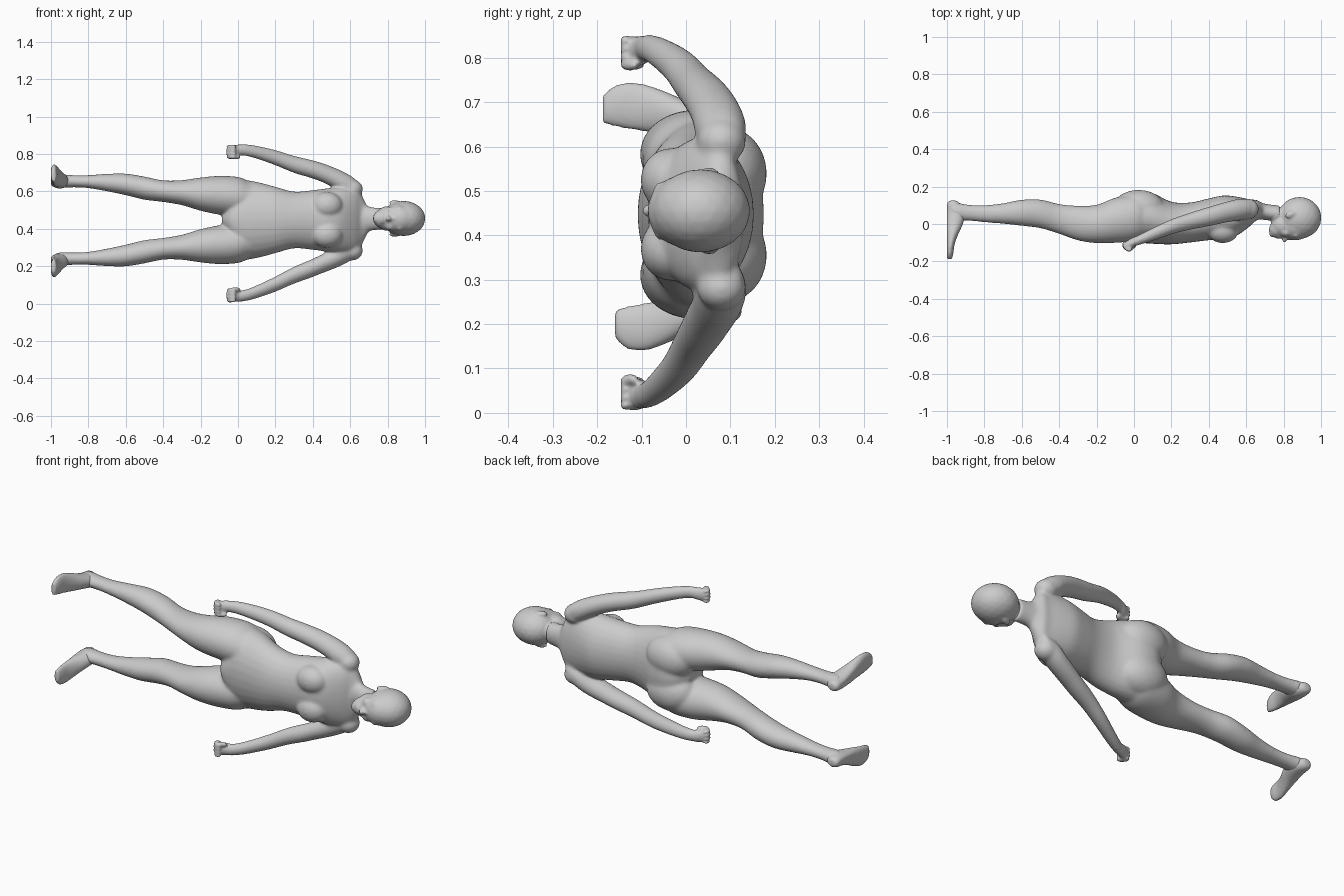
import bpy, bmesh, math
from mathutils import Matrix, Vector

MID = 0.447  # height of the body's plane of symmetry
HZ = .455    # height of the head's axis
bm = bmesh.new()


def smooth_path(rows, steps=4):
    """Catmull-Rom interpolation of section rows."""
    out = []
    for i in range(len(rows) - 1):
        p = [Vector(rows[max(0, min(len(rows) - 1, i + k))]) for k in (-1, 0, 1, 2)]
        for s in range(steps):
            t = s / steps
            out.append(0.5 * (2 * p[1] + (p[2] - p[0]) * t
                              + (2 * p[0] - 5 * p[1] + 4 * p[2] - p[3]) * t * t
                              + (3 * p[1] - p[0] - 3 * p[2] + p[3]) * t ** 3))
    return out + [Vector(rows[-1])]


def loft(rows, place, n=28):
    """Rows: (station, centre a, centre z, radius a, radius z)."""
    rings = []
    for st, a, z, ra, rz in smooth_path(rows):
        ring = []
        for k in range(n):
            ang = 2 * math.pi * k / n
            ring.append(bm.verts.new(place(st, a + ra * math.cos(ang), z + rz * math.sin(ang))))
        rings.append(ring)
    for r0, r1 in zip(rings, rings[1:]):
        for k in range(n):
            bm.faces.new((r0[k], r0[(k + 1) % n], r1[(k + 1) % n], r1[k]))
    bm.faces.new(rings[0])
    bm.faces.new(rings[-1])


def blob(c, r, tilt=0.0):
    """Ellipsoid, optionally tilted about z."""
    m = Matrix.Translation(c) @ Matrix.Rotation(tilt, 4, 'Z') @ Matrix.Diagonal((*r, 1))
    bmesh.ops.create_icosphere(bm, subdivisions=3, radius=1, matrix=m)


def finish(name, iterations):
    """Fuse everything built so far into one smooth skin."""
    global bm
    bmesh.ops.recalc_face_normals(bm, faces=bm.faces)
    mesh = bpy.data.meshes.new(name)
    bm.to_mesh(mesh)
    bm.free()
    bm = bmesh.new()
    ob = bpy.data.objects.new(name, mesh)
    bpy.context.collection.objects.link(ob)
    skin = ob.modifiers.new("skin", 'REMESH')
    skin.mode = 'VOXEL'
    skin.voxel_size = .006
    skin.use_smooth_shade = True
    soft = ob.modifiers.new("soften", 'SMOOTH')
    soft.factor = .5
    soft.iterations = iterations


# Torso, lying along x
loft([(-.085, .03, 0, .06, .03), (-.055, .032, 0, .105, .085), (-.02, .036, 0, .128, .15),
      (.03, .038, 0, .138, .208), (.1, .03, 0, .136, .204), (.2, .005, 0, .114, .178),
      (.3, .008, 0, .107, .152), (.4, .025, 0, .112, .16), (.48, .035, 0, .118, .17),
      (.55, .042, 0, .104, .176), (.62, .06, 0, .072, .17), (.655, .075, 0, .054, .145),
      (.678, .075, 0, .042, .10), (.7, .07, 0, .036, .06)],
     lambda s, a, z: (s, a, MID + z))
loft([(.6, .07, 0, .05, .09), (.66, .07, 0, .046, .078), (.72, .062, 0, .043, .062),
      (.78, .055, 0, .045, .058)], lambda s, a, z: (s, a, MID + .006 + z))


def arm_point(s):
    return lambda t, a, z: (t, a, .43 + .06 * min(t, .45) + s * z)


for s in (-1, 1):
    # Chest, shoulders and buttocks
    blob((.475, -.035, MID + s * .078), (.085, .068, .072))
    blob((.61, .08, MID + s * .165), (.058, .056, .052))
    blob((.025, .085, MID + s * .092), (.14, .098, .108))

    # Leg
    loft([(.14, .02, .10, .08, .07), (.06, .035, .112, .11, .095), (0, .032, .124, .124, .106),
          (-.1, .02, .132, .121, .104), (-.2, 0, .138, .103, .089), (-.3, .005, .146, .093, .067),
          (-.4, .027, .154, .08, .058), (-.5, .054, .17, .077, .062), (-.6, .06, .19, .07, .058),
          (-.7, .056, .2, .055, .047), (-.8, .055, .205, .046, .035), (-.88, .06, .207, .043, .033),
          (-.94, .065, .208, .048, .036), (-.98, .07, .21, .045, .03)],
         lambda t, a, z: (t, a, MID + s * z))

    # Arm
    loft([(.648, .085, .14, .035, .03), (.625, .083, .16, .048, .05), (.57, .078, .185, .058, .06),
          (.5, .065, .222, .056, .054), (.4, .04, .263, .052, .049), (.3, .015, .296, .046, .046),
          (.2, -.015, .338, .041, .041), (.1, -.055, .373, .035, .035), (.03, -.084, .39, .028, .031),
          (-.02, -.104, .388, .022, .028)], arm_point(s))
finish("body", 24)

# Head: skull, jaw, chin and face details
blob((.885, .033, HZ), (.117, .112, .094))
blob((.865, -.005, HZ), (.095, .082, .081))
blob((.80, -.008, HZ), (.07, .066, .066))
blob((.765, -.03, HZ), (.044, .044, .047))
blob((.742, -.05, HZ), (.02, .022, .026))
blob((.772, -.066, HZ), (.016, .014, .028))
blob((.805, -.08, HZ), (.014, .02, .016))
blob((.83, -.068, HZ), (.032, .018, .012), -.2)
blob((.76, .05, HZ), (.05, .042, .056))
for s in (-1, 1):
    blob((.865, -.06, HZ + s * .03), (.018, .016, .036))
    blob((.812, -.046, HZ + s * .036), (.026, .022, .028))
    blob((.838, .052, HZ + s * .086), (.032, .019, .012), .4)
finish("head", 9)

for s in (-1, 1):
    # Foot, pointing forward with its sole at x = -1
    def foot(y, x, z):
        turn = max(0, .05 - y) * .06
        return (max(x, -1.0), y - s * turn, MID - .005 + s * z)
    loft([(.125, -.968, .207, .02, .018), (.105, -.963, .208, .038, .03),
          (.06, -.953, .21, .052, .037), (0, -.962, .222, .046, .042),
          (-.05, -.972, .236, .032, .05), (-.1, -.981, .248, .022, .054),
          (-.145, -.984, .25, .018, .048), (-.174, -.986, .242, .013, .032)], foot)
finish("feet", 7)

for s in (-1, 1):
    # Fist with curled fingers and thumb
    arm = arm_point(s)
    loft([(.06, -.072, .383, .027, .03), (.02, -.087, .39, .025, .029),
          (-.015, -.102, .387, .026, .033), (-.045, -.115, .383, .02, .032)], arm)
    for k in range(4):
        z = .356 + k * .0185
        blob(arm(-.046 + .003 * abs(k - 1.5), -.116, z), (.019, .024, .0105), .5)
        blob(arm(-.03, -.134, z), (.021, .014, .0105), -.3)
    blob(arm(-.015, -.126, .354), (.032, .013, .013), .45)
finish("hands", 4)
